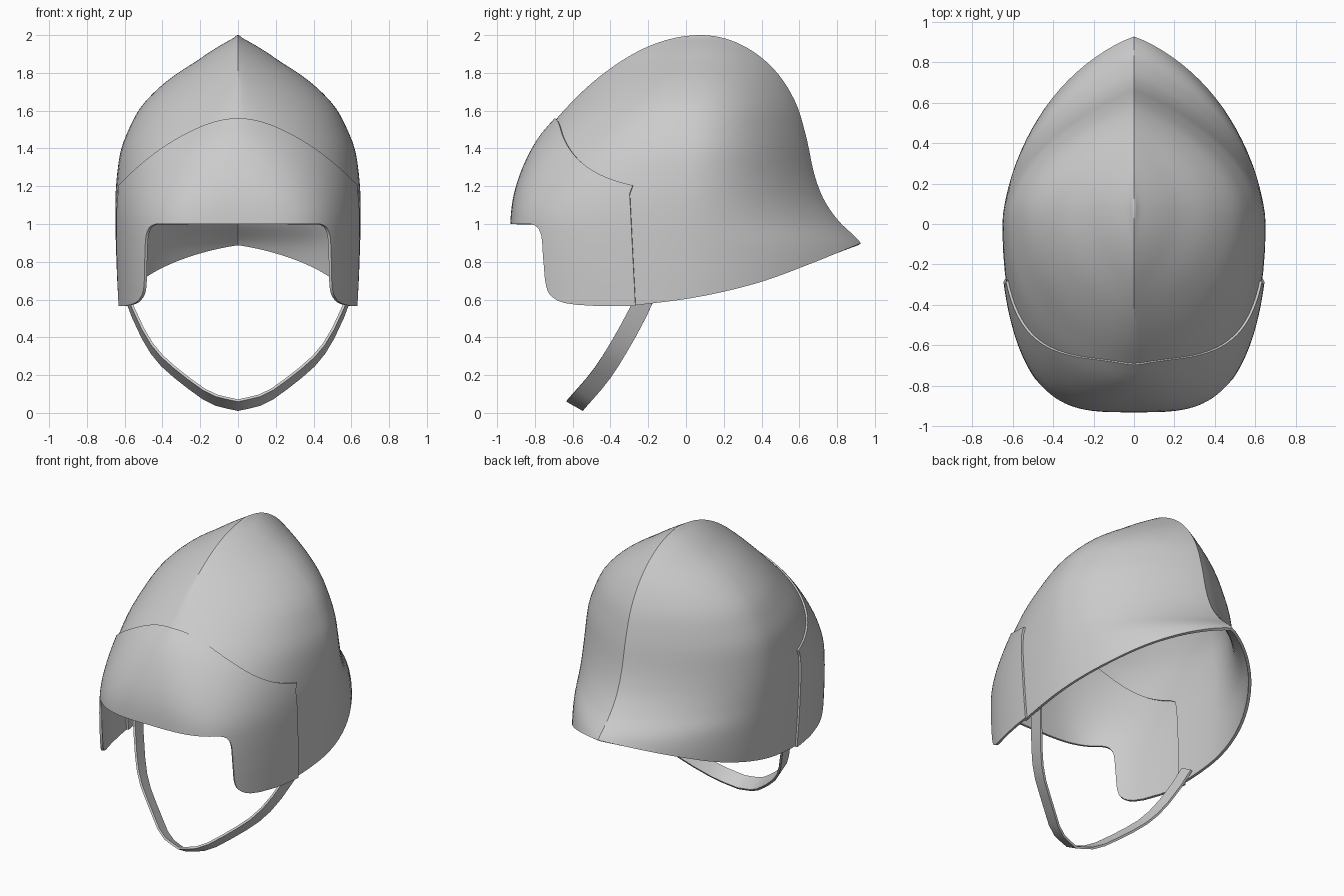
import bpy, bmesh, math
from mathutils import Vector

cube = bpy.data.objects.get("Cube")
if cube:
    bpy.data.objects.remove(cube, do_unlink=True)

metal = bpy.data.materials.new("plain grey")
metal.use_nodes = True
GREY = (0.6, 0.6, 0.6, 1)
metal.diffuse_color = GREY
metal.node_tree.nodes["Principled BSDF"].inputs["Base Color"].default_value = GREY


def curve(points):
    """Smooth interpolation through (key, value) points."""
    k, v = zip(*points)
    n = len(k)
    m = []
    for i in range(n):
        a, b = max(i - 1, 0), min(i + 1, n - 1)
        m.append((v[b] - v[a]) / (k[b] - k[a]))

    def at(x):
        x = min(max(x, k[0]), k[-1])
        i = max(j for j in range(n - 1) if k[j] <= x)
        h = k[i + 1] - k[i]
        t = (x - k[i]) / h
        return ((2*t**3 - 3*t*t + 1) * v[i] + (t**3 - 2*t*t + t) * h * m[i]
                + (3*t*t - 2*t**3) * v[i + 1] + (t**3 - t*t) * h * m[i + 1])
    return at


# Helmet profiles, keyed by sqrt(2 - z) so that the crown is round
front_y = curve([(0, .08), (.184, -.13), (.381, -.355), (.548, -.55), (.669, -.69),
                 (.737, -.77), (.828, -.847), (.919, -.90), (1, -.918), (1.2, -.918)])
back_y = curve([(0, .08), (.212, .28), (.424, .465), (.597, .58), (.744, .64), (.86, .68),
                (.933, .73), (.993, .81), (1.049, .925), (1.107, .98), (1.2, 1)])
half_width = curve([(0, 0), (.15, .036), (.352, .2), (.501, .386), (.618, .515), (.725, .59),
                    (.785, .622), (.889, .645), (.975, .65), (1.114, .642), (1.2, .632)])
# Roundness of the nose half, and the widest station, keyed by height
front_round = curve([(.5, .28), (1, .28), (1.2, .36), (1.4, .5), (1.6, .68), (1.8, .87), (2, 1)])
back_round = curve([(.5, .85), (1.5, .9), (2, 1)])
middle_y = curve([(.5, -.05), (1.2, 0), (2, .08)])
# Edges: back rim height by y, cheek front edge y by height
rim_z = curve([(-.4, .56), (-.265, .57), (.07, .615), (.386, .69), (.65, .786), (.93, .9)])
cheek_y = curve([(.565, -.45), (.575, -.6), (.6, -.68), (.65, -.725), (.8, -.745),
                 (.93, -.755), (.97, -.768), (.99, -.785), (1, -.81)])
NOSE = math.pi / 2


def surface(a, z, off=0):
    """Helmet skin; a runs from NOSE (front) through the side to -NOSE (back)."""
    s = math.sqrt(max(2 - z, 0))
    yc = middle_y(z)
    r = front_round(z) if a > 0 else back_round(z)
    c = max(math.cos(a), 0)
    t = math.sqrt(max(1 - c ** (1 / r), 0))
    y = yc + (front_y(s) - off - yc) * t if a > 0 else yc + (back_y(s) + off - yc) * t
    return Vector(((half_width(s) + off) * c, y, z))


def angle_at(y, z):
    yc = middle_y(z)
    t = (yc - y) / (yc - front_y(math.sqrt(2 - z)))
    return math.acos((1 - t * t) ** front_round(z))


def seam_angle(z, shift=0):
    z = min(z, 1.16)
    return angle_at(-.265 - .05 * (z - .57) - shift, z)


def brow_top(a):
    c = math.cos(a) / .97 if a > 0 else 1
    return 1.56 - .36 * min(1, c * c)


def lerp(a, b, f):
    return a + (b - a) * f


def add_grid(bm, fn, nu, nv):
    """Patch of fn(u, v), with its mirror image."""
    for side in (1, -1):
        g = []
        for i in range(nu + 1):
            row = []
            for j in range(nv + 1):
                p = fn(i / nu, j / nv)
                row.append(bm.verts.new((side * p.x, p.y, p.z)))
            g.append(row)
        for i in range(nu):
            for j in range(nv):
                q = [g[i][j], g[i + 1][j], g[i + 1][j + 1], g[i][j + 1]]
                bm.faces.new(q[::side])


def finish(name, bm, thickness, centre, angle):
    bmesh.ops.remove_doubles(bm, verts=bm.verts[:], dist=.0006)
    bm.normal_update()
    if sum((f.calc_center_median() - Vector(centre)).dot(f.normal) * f.calc_area() for f in bm.faces) < 0:
        bmesh.ops.reverse_faces(bm, faces=bm.faces[:])
    me = bpy.data.meshes.new(name)
    bm.to_mesh(me)
    bm.free()
    me.materials.append(metal)
    ob = bpy.data.objects.new(name, me)
    bpy.context.collection.objects.link(ob)
    bpy.ops.object.select_all(action='DESELECT')
    ob.select_set(True)
    bpy.context.view_layer.objects.active = ob
    mod = ob.modifiers.new("thickness", 'SOLIDIFY')
    mod.thickness = thickness
    mod.offset = -1
    bpy.ops.object.modifier_apply(modifier=mod.name)
    bpy.ops.object.shade_smooth_by_angle(angle=math.radians(angle))


# Helmet shell: crown above, neck guard below
LAP = .035
SIDE = seam_angle(1.16, LAP)


def crown(u, v):
    a = lerp(NOSE, SIDE, u * 2) if u < .5 else lerp(SIDE, -NOSE, u * 2 - 1)
    low = max(brow_top(a) - .04, 1.16) if a > SIDE else 1.16
    s = lerp(math.sqrt(2 - low), 0, v)
    return surface(a, 2 - s * s)


def neck_guard(u, v):
    z = .6
    for _ in range(25):
        a = lerp(seam_angle(z, LAP), -NOSE, u)
        z = lerp(z, rim_z(surface(a, z).y), .6)
    z = lerp(z, 1.16, v)
    return surface(lerp(seam_angle(z, LAP), -NOSE, u), z)


bm = bmesh.new()
add_grid(bm, crown, 48, 28)
add_grid(bm, neck_guard, 24, 16)
finish("helmet_shell", bm, .018, (0, 0, 1), 28)

# Visor plate: brow band in two parts, and cheek guards
PROUD = .012
CHEEK = angle_at(cheek_y(1), 1)


def brow_front(u, v):
    a = lerp(NOSE, CHEEK, u)
    return surface(a, lerp(1, brow_top(a), v), PROUD)


def brow_side(u, v):
    top = brow_top(lerp(CHEEK, seam_angle(1.16), u))
    z = lerp(1, top, v)
    return surface(lerp(CHEEK, seam_angle(z), u), z, PROUD)


def cheek_guard(u, v):
    z = lerp(.565, 1, (1 - math.cos(math.pi * v)) / 2)
    return surface(lerp(angle_at(cheek_y(z), z), seam_angle(z), u), z, PROUD)


bm = bmesh.new()
add_grid(bm, brow_front, 16, 14)
add_grid(bm, brow_side, 14, 14)
add_grid(bm, cheek_guard, 14, 24)
finish("visor_plate", bm, .016, (0, 0, 1), 35)

# Chin strap: flat band hanging forward
strap_x = [(0, 0), (.25, .15), (.45, .3), (.62, .42), (.78, .5), (.93, .575), (1, .6)]
strap_z = [(0, .035), (.25, .075), (.45, .18), (.62, .285), (.78, .4), (.93, .56), (1, .63)]
sx, sz = curve(strap_x), curve(strap_z)
sy = curve([(.035, -.59), (.2, -.45), (.4, -.325), (.57, -.235), (.63, -.21)])


def strap(u, v):
    z = sz(u)
    return Vector((sx(u), sy(z), z)) + Vector((0, .87, -.49)) * (v - .5) * .1


bm = bmesh.new()
add_grid(bm, strap, 10, 1)
finish("chin_strap", bm, .014, (0, -.35, .5), 40)
